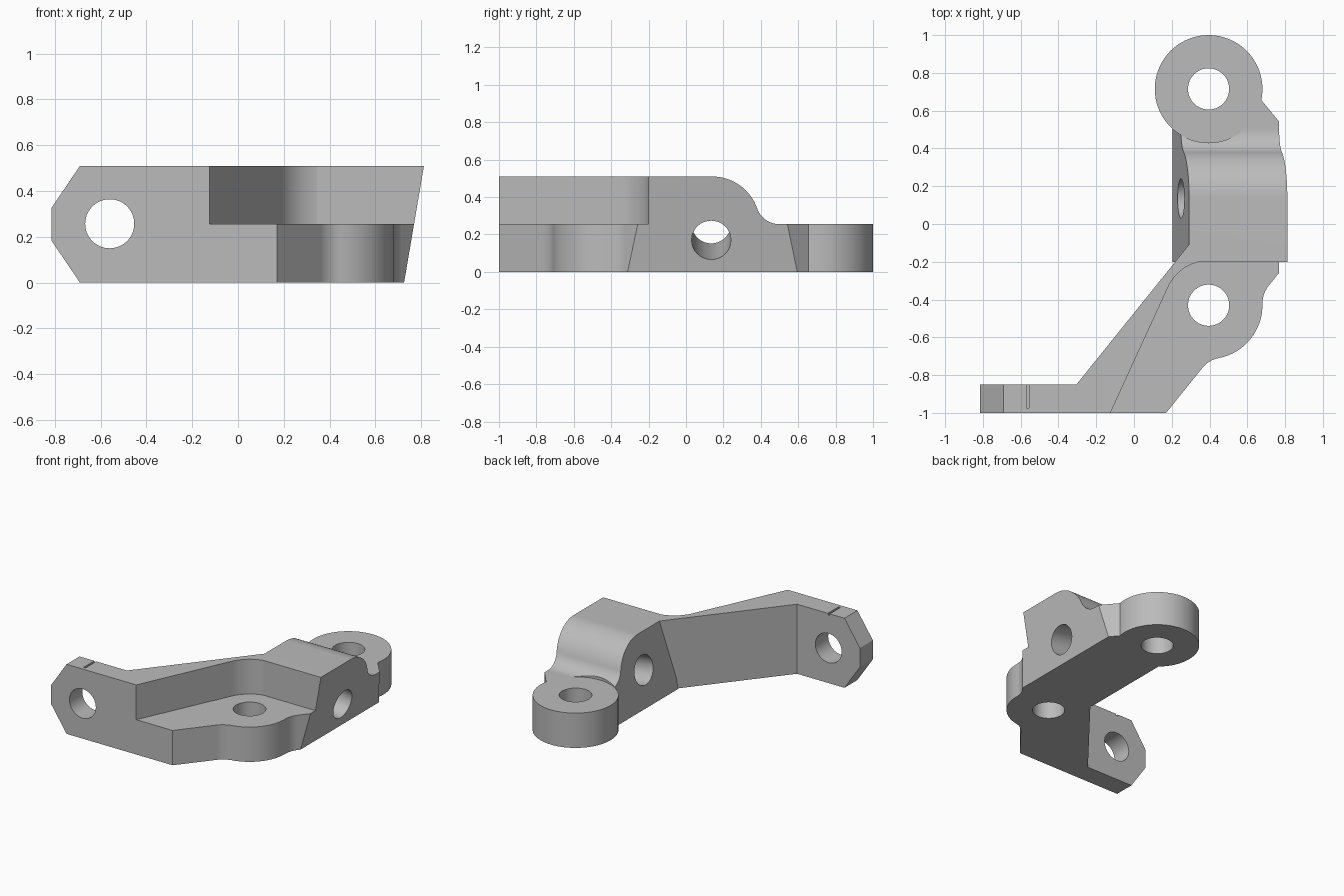
import bpy, bmesh
from math import cos, sin, radians, atan
from mathutils import Matrix, Vector

if "Cube" in bpy.data.objects:
    bpy.data.objects.remove(bpy.data.objects["Cube"], do_unlink=True)

TOP, LOW, LEAN = 0.51, 0.255, 0.17      # full height, flange height, side slant
FRONT_LUG, BACK_LUG = (0.395, -0.43), (0.395, 0.715)
LUG_R, HOLE_R = 0.285, 0.109

grey = bpy.data.materials.new("plain grey")
grey.use_nodes = True
grey.diffuse_color = (0.5, 0.5, 0.5, 1)
grey.node_tree.nodes["Principled BSDF"].inputs["Base Color"].default_value = (0.5, 0.5, 0.5, 1)


def arc(centre, r, a0, a1, n=16):
    angles = [radians(a0 + (a1 - a0) * i / n) for i in range(n + 1)]
    return [(centre[0] + r * cos(a), centre[1] + r * sin(a)) for a in angles]


def finish(name, bm):
    bmesh.ops.recalc_face_normals(bm, faces=bm.faces)
    mesh = bpy.data.meshes.new(name)
    bm.to_mesh(mesh)
    bm.free()
    mesh.materials.append(grey)
    ob = bpy.data.objects.new(name, mesh)
    bpy.context.collection.objects.link(ob)
    return ob


def prism(name, outline, start, end, place):
    """Extrude a 2D outline between two depths; place maps (a, b, depth) to xyz."""
    bm = bmesh.new()
    rings = [[bm.verts.new(place(a, b, t)) for a, b in outline] for t in (start, end)]
    for ring in rings:
        bm.faces.new(ring)
    for i in range(len(outline)):
        bm.faces.new((rings[0][i - 1], rings[0][i], rings[1][i], rings[1][i - 1]))
    return finish(name, bm)


def cylinder(name, centre, r, length, axis=(0, 0, 1)):
    bm = bmesh.new()
    turn = Vector((0, 0, 1)).rotation_difference(Vector(axis)).to_matrix().to_4x4()
    bmesh.ops.create_cone(bm, cap_ends=True, segments=72, radius1=r, radius2=r,
                          depth=length, matrix=Matrix.Translation(centre) @ turn)
    return finish(name, bm)


def plan(a, b, t):          # outline seen from above
    return (a, b, t)


def side(a, b, t):          # y-z outline extruded along x, leaning outward
    return (t + LEAN * b, a, b)


def elevation(a, b, t):     # x-z outline extruded along y
    return (a, t, b)


# Diagonal arm with its end tab
arm = prism("bracket_body",
            [(-0.815, -1), (-0.125, -1)] + arc(FRONT_LUG, 0.235, 156, 90)
            + [(0.395, -0.14), (0.293, -0.107), (-0.305, -0.85), (-0.815, -0.85)],
            0, TOP, plan)

# Raised centre block with rounded shoulder
shoulder = arc((0.14, LOW), LOW, 90, 19.4) + arc((0.5, 0.382), 0.127, 199.4, 270)[1:]
block = prism("centre_block", [(-0.2, 0), (-0.2, TOP)] + shoulder + [(0.52, LOW), (0.52, 0)],
              0.205, 0.85, side)

# Low flange flowing around the front lug
flange = prism("flange",
               [(-0.2, -1), (0.17, -1)] + arc((0.478, -0.857), 0.15, 141, 101)
               + arc(FRONT_LUG, LUG_R, -79, 1)[1:] + arc((0.83, -0.421), 0.15, 181, 141)[1:]
               + [(0.82, -0.194), (0.82, 0.48), (0.675, 0.655), (0.395, 0.7),
                  (0.35, 0.4), (0.35, -0.15), (0.2, -0.26), (-0.16, -0.9)],
               0, LOW, plan)

# Round back lug
lug = cylinder("back_lug", (*BACK_LUG, LOW / 2), LUG_R, LOW)

# Cutters: slanted side, lug clearance, bolt holes, tab corners and slot
corner = [(-0.656, -0.05), (-0.849, 0.235), (-0.95, -0.05)]
cutters = [
    prism("side_cut", [(-1.2, -0.1), (1.2, -0.1), (1.2, 0.7), (-1.2, 0.7)], 0.725, 1.3, side),
    cylinder("lug_clearance", (*BACK_LUG, LOW + 0.2), LUG_R, 0.4),
    cylinder("front_lug_hole", (*FRONT_LUG, LOW), HOLE_R, 1),
    cylinder("back_lug_hole", (*BACK_LUG, LOW), HOLE_R, 1),
    cylinder("tab_hole", (-0.56, -0.925, 0.257), 0.107, 0.4, (0, 1, 0)),
    cylinder("cross_hole", (0.504, 0.135, 0.2125), 0.105, 1, (1, 0, -LEAN)),
    prism("lower_corner", corner, -1.1, -0.7, elevation),
    prism("upper_corner", [(x, TOP - z) for x, z in corner], -1.1, -0.7, elevation),
    prism("slot", [(-0.57, -0.975), (-0.555, -0.975), (-0.555, -0.8), (-0.57, -0.8)],
          TOP - 0.012, TOP + 0.1, plan),
]

# Combine everything into one solid
tools = [(ob, 'UNION') for ob in (block, flange, lug)] + [(ob, 'DIFFERENCE') for ob in cutters]
for ob, operation in tools:
    mod = arm.modifiers.new(ob.name, 'BOOLEAN')
    mod.operation, mod.solver, mod.object = operation, 'EXACT', ob
    ob.hide_render = True
bpy.context.view_layer.update()
solid = bpy.data.meshes.new_from_object(arm.evaluated_get(bpy.context.evaluated_depsgraph_get()))
arm.modifiers.clear()
arm.data = solid
for ob, _ in tools:
    bpy.data.objects.remove(ob, do_unlink=True)

# Smooth curved walls, crisp edges
bpy.ops.object.select_all(action='DESELECT')
arm.select_set(True)
bpy.context.view_layer.objects.active = arm
bpy.ops.object.shade_smooth_by_angle(angle=radians(25))
weighted = arm.modifiers.new("even_normals", 'WEIGHTED_NORMAL')
weighted.keep_sharp = True
